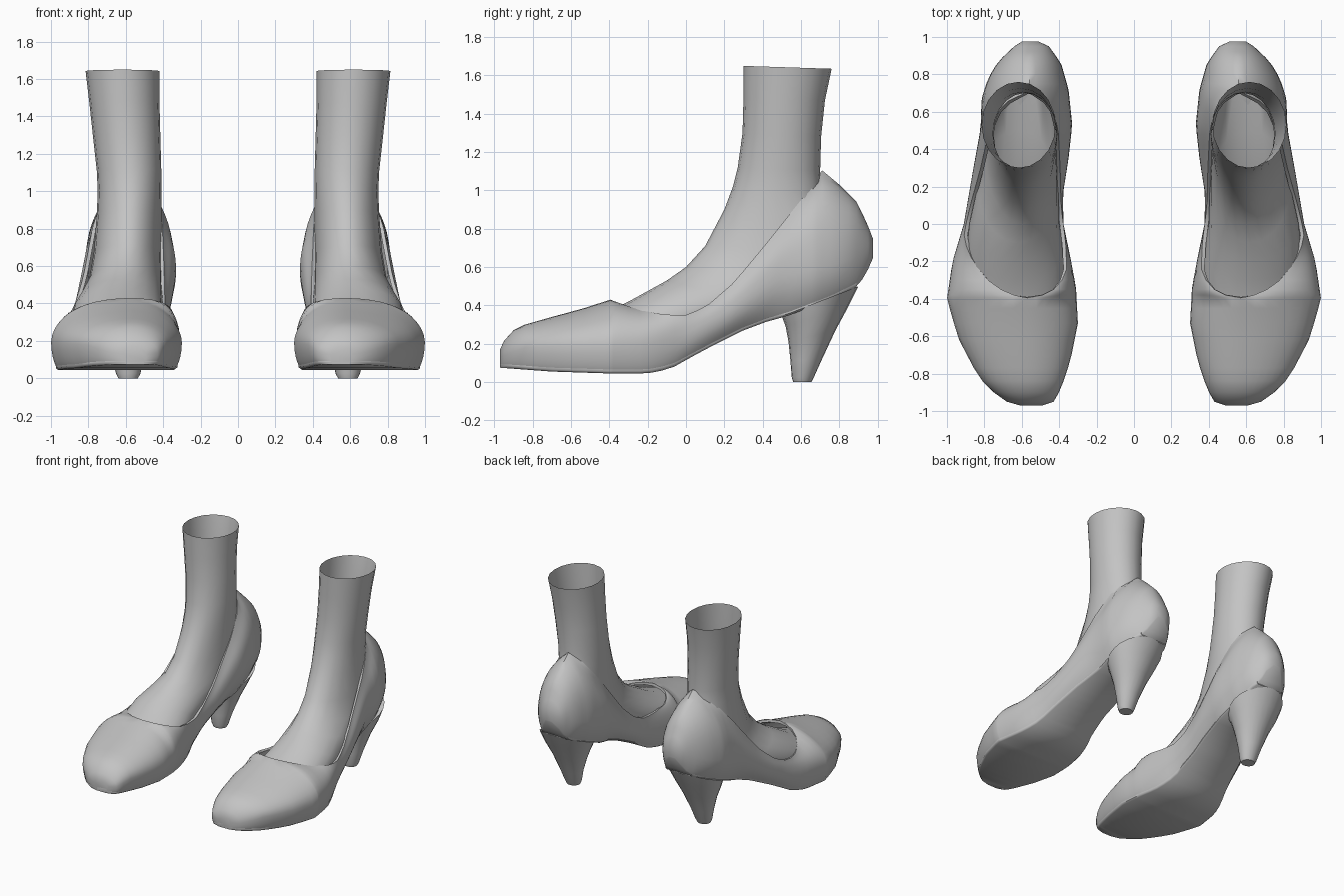
import bpy, bmesh, math

cube = bpy.data.objects.get("Cube")
if cube:
    bpy.data.objects.remove(cube)

grey = bpy.data.materials.new("plain grey")
grey.use_nodes = True
grey.diffuse_color = (0.55, 0.55, 0.55, 1)
grey.node_tree.nodes["Principled BSDF"].inputs["Base Color"].default_value = grey.diffuse_color


def at(table, y):
    """Smooth value of a (position, value) table, clamped at both ends."""
    if y <= table[0][0]:
        return table[0][1]
    for (a, va), (b, vb) in zip(table, table[1:]):
        if y <= b:
            return va + (vb - va) * (y - a) / (b - a)
    return table[-1][1]


def cubic(a, b, c, d, steps):
    """Points on a cubic curve, without its last point."""
    result = []
    for i in range(steps):
        t = i / steps
        s = 1 - t
        weights = (s * s * s, 3 * s * s * t, 3 * s * t * t, t * t * t)
        result.append(tuple(sum(w * p[k] for w, p in zip(weights, (a, b, c, d)))
                            for k in range(2)))
    return result


def loft(name, rings, closed=True, caps=(True, True), wall=0.0):
    """Skin a list of rings, then mirror the part to the other foot."""
    bm = bmesh.new()
    rows = [[bm.verts.new(p) for p in ring] for ring in rings]
    count = len(rows[0])
    for low, high in zip(rows, rows[1:]):
        for i in range(count if closed else count - 1):
            j = (i + 1) % count
            bm.faces.new((low[i], low[j], high[j], high[i]))
    for row, cap in zip((rows[0], rows[-1]), caps):
        if cap:
            bm.faces.new(row if closed else row[:-1])
    bmesh.ops.remove_doubles(bm, verts=bm.verts, dist=0.0005)
    bmesh.ops.recalc_face_normals(bm, faces=bm.faces)
    mesh = bpy.data.meshes.new(name)
    bm.to_mesh(mesh)
    bm.free()
    mesh.materials.append(grey)
    obj = bpy.data.objects.new(name, mesh)
    bpy.context.collection.objects.link(obj)
    bpy.ops.object.select_all(action='DESELECT')
    obj.select_set(True)
    bpy.context.view_layer.objects.active = obj
    if wall:
        solid = obj.modifiers.new("wall", 'SOLIDIFY')
        solid.thickness = wall
        solid.offset = -1
        bpy.ops.object.modifier_apply(modifier="wall")
    bpy.ops.object.shade_smooth_by_angle(angle=math.radians(50))
    obj.modifiers.new("other foot", 'MIRROR').use_mirror_merge = False
    return obj


def oval(front, back, inner, outer, sides=20):
    """Tilted oval ring from its front and back (y, z) and its x limits."""
    ring = []
    for i in range(sides):
        a = math.tau * i / sides
        c, s = math.cos(a), math.sin(a)
        y, z = (((f + b) + (f - b) * c) / 2 for f, b in zip(front, back))
        ring.append(((inner + outer + (outer - inner) * s) / 2, y, z))
    return ring


# Shoe outline along y: widest inner and outer x
inner_x = [(-.97, .49), (-.95, .43), (-.88, .39), (-.73, .34), (-.53, .3), (-.34, .31), (-.18, .34),
           (0, .377), (.16, .38), (.35, .35), (.53, .33), (.72, .35), (.86, .39), (.95, .455), (.975, .51)]
outer_x = [(-.97, .61), (-.95, .68), (-.9, .75), (-.82, .83), (-.61, .94), (-.4, 1), (-.2, .97),
           (0, .91), (.29, .86), (.51, .82), (.67, .815), (.78, .78), (.87, .725), (.95, .64), (.975, .6)]
# Heights of the bottom, the widest line and the top or rim
bottom_z = [(-.97, .075), (-.7, .055), (-.4, .045), (-.2, .045), (-.08, .07), (0, .115), (.1, .17), (.3, .27),
            (.42, .315), (.53, .345), (.75, .43), (.9, .5), (.94, .56), (.975, .64)]
widest_z = [(-.97, .13), (-.85, .18), (-.2, .2), (0, .24), (.2, .34), (.5, .55), (.8, .62), (.975, .69)]
top_z = [(-.97, .17), (-.95, .215), (-.9, .27), (-.84, .3), (-.7, .34), (-.55, .38), (-.395, .43), (-.34, .41),
         (-.24, .375), (-.1, .35), (0, .35), (.1, .39), (.25, .52), (.4, .7), (.6, .95), (.71, 1.105),
         (.8, 1.03), (.89, .94), (.94, .84), (.975, .75)]
# Edges of the foot opening, which meet where the shoe is closed
rim_inner = [(-.395, .57), (-.38, .49), (-.35, .43), (-.3, .385), (-.24, .36), (-.1, .365), (.1, .39),
             (.3, .395), (.5, .405), (.6, .43), (.66, .47), (.71, .56)]
rim_outer = [(-.395, .57), (-.38, .64), (-.35, .71), (-.3, .78), (-.24, .83), (-.15, .89), (-.05, .91),
             (.1, .875), (.3, .82), (.5, .775), (.6, .73), (.66, .67), (.71, .56)]
roundness = [(-.395, 1), (-.2, .6), (.1, .2), (.6, .2), (.75, .7), (.97, 1)]
inset = [(-.97, .015), (-.8, .03), (-.1, .035), (.4, .07), (.8, .05), (.97, .02)]


def side(y, edge_x, rim_x, sign):
    """Half of a shoe section, from the rim down to the bottom edge."""
    x, rx = at(edge_x, y), at(rim_x, y)
    zb, zm, zt = (at(table, y) for table in (bottom_z, widest_z, top_z))
    drop = (1 - at(roundness, y)) * (zt - zm) * .5
    foot = x + sign * at(inset, y)
    upper = cubic((rx, zt), (rx + .55 * (x - rx), zt - drop),
                  (x, zm + .55 * (zt - zm)), (x, zm), 9)
    lower = cubic((x, zm), (x, zm - .5 * (zm - zb)),
                  (foot - sign * .01, zb + .02), (foot, zb + .006), 5)
    return [(px, y, pz) for px, pz in upper + lower + [(foot, zb + .006)]]


# Shoe upper
stations = [-.97, -.95, -.9, -.84, -.77, -.7, -.62, -.53, -.45, -.395, -.38, -.35, -.3, -.24, -.18]
stations += [-.12 + .06 * i for i in range(13)]
stations += [.655, .685, .71, .75, .8, .85, .89, .92, .95, .975]
sections = [side(y, inner_x, rim_inner, 1) + side(y, outer_x, rim_outer, -1)[::-1] for y in stations]
loft("shoe_upper", sections, closed=False, wall=.02)

# Sole with a raised edge, running under the whole shoe
sole = []
for y in stations[:-3]:
    z, grow = at(bottom_z, y), .008 - at(inset, y)
    left, right = at(inner_x, y) - grow, at(outer_x, y) + grow
    sole.append([(left + .012, y, z), (left, y, z + .01), (left, y, z + .025), (left + .012, y, z + .033),
                 (right - .012, y, z + .033), (right, y, z + .025), (right, y, z + .01), (right - .012, y, z)])
loft("sole", sole)

# Tapered heel
loft("heel", [
    oval((.56, 0), (.655, 0), .535, .64),
    oval((.552, .025), (.667, .025), .522, .652),
    oval((.545, .11), (.71, .12), .5, .675),
    oval((.535, .21), (.78, .27), .455, .715),
    oval((.52, .29), (.845, .39), .41, .76),
    oval((.5, .345), (.9, .5), .375, .785),
])

# Leg and foot, open at the top
loft("leg_and_foot", [
    oval((.3, 1.65), (.76, 1.635), .42, .815),
    oval((.3, 1.48), (.725, 1.47), .42, .795),
    oval((.295, 1.3), (.705, 1.28), .415, .775),
    oval((.27, 1.12), (.7, 1.1), .41, .755),
    oval((.245, 1.02), (.705, .98), .41, .75),
    oval((.2, .9), (.75, .85), .41, .755),
    oval((.1, .71), (.84, .65), .41, .77),
    oval((0, .6), (.78, .46), .405, .795),
    oval((-.1, .53), (.5, .38), .405, .835),
    oval((-.2, .475), (.2, .27), .4, .88),
    oval((-.3, .42), (0, .15), .37, .895),
    oval((-.4, .375), (-.25, .1), .37, .9),
    oval((-.55, .32), (-.5, .1), .4, .85),
], caps=(False, True))
